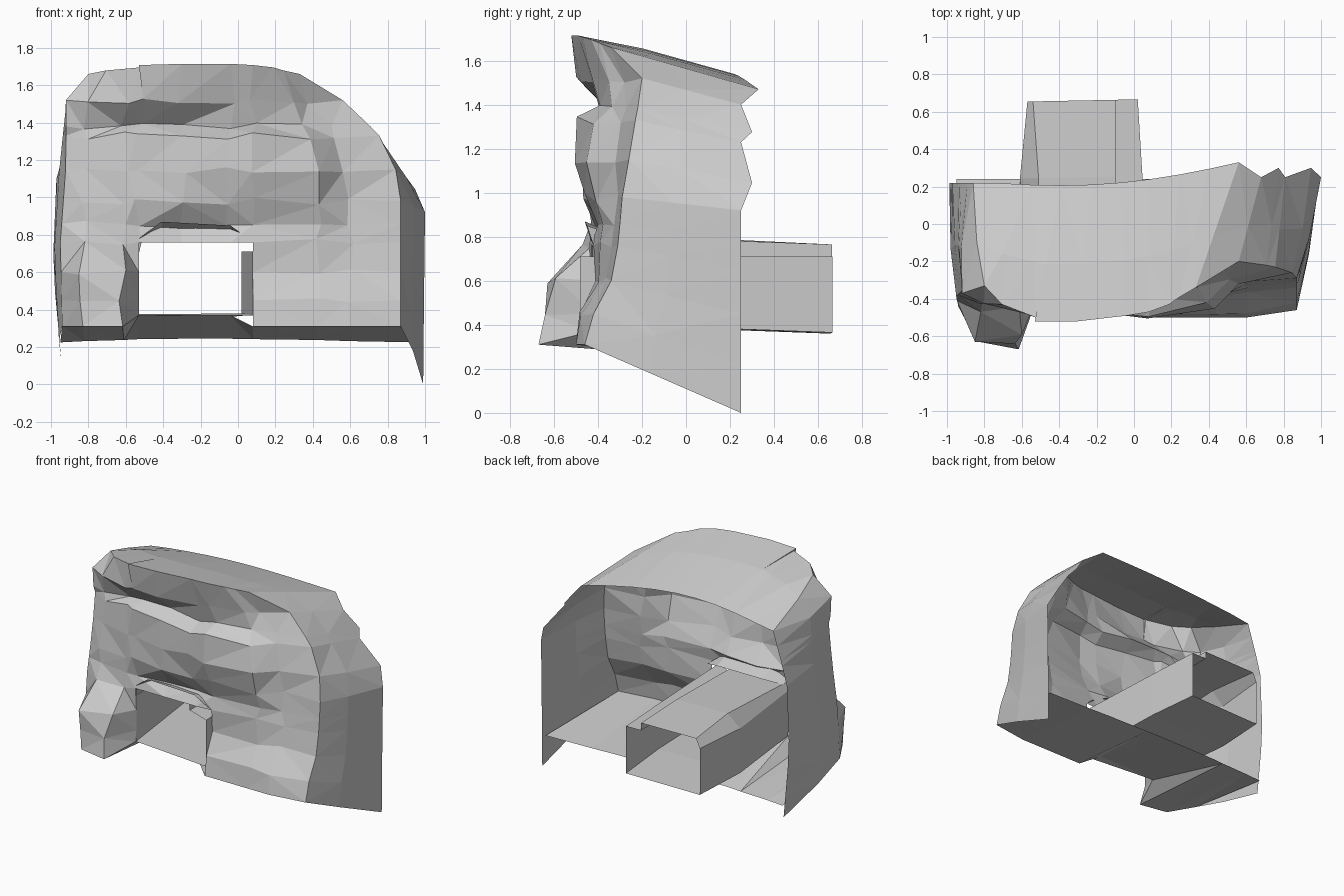
import bpy, bmesh, random, math

if "Cube" in bpy.data.objects:
    bpy.data.objects.remove(bpy.data.objects["Cube"])
random.seed(4)


def finish(bm, name):
    bmesh.ops.recalc_face_normals(bm, faces=bm.faces)
    me = bpy.data.meshes.new(name)
    bm.to_mesh(me)
    bm.free()
    ob = bpy.data.objects.new(name, me)
    bpy.context.collection.objects.link(ob)
    return ob


def interp(table, t):
    for (a, va), (b, vb) in zip(table, table[1:]):
        if t <= b:
            return va + (vb - va) * max(0, t - a) / (b - a)
    return table[-1][1]


def strip(bm, a, b):
    for k in range(len(a) - 1):
        bm.faces.new((a[k], a[k + 1], b[k + 1], b[k]))


# Rock relief: columns across, rows upward, forward depth in hundredths
COLS = [-.93, -.82, -.61, -.53, -.3, -.04, .08, .42, .60, .87]
ROWS = [.31, .45, .60, .76, .86, .98, 1.15, 1.33, 1.38, 1.52, 1.66]
DEPTH = [
    (44, 63, 67, 43, 41, 41, 50, 50, 50, 46),
    (42, 61, 63, 42, 41, 41, 48, 49, 48, 42),
    (41, 62, 60, 42, 41, 41, 41, 39, 37, 34),
    (39, 46, 44, 43, 43, 43, 42, 38, 34, 31),
    (38, 43, 43, 41, 38, 38, 40, 37, 33, 30),
    (37, 43, 44, 44, 46, 44, 47, 42, 32, 29),
    (36, 41, 43, 43, 47, 48, 50, 45, 31, 26),
    (34, 38, 41, 44, 47, 48, 49, 42, 29, 23),
    (36, 38, 37, 37, 37, 38, 40, 34, 28, 22),
    (37, 43, 49, 51, 49, 43, 43, 36, 29, 20),
    (33, 43, 50, 52, 52, 49, 47, 43, 39, 34),
]
RIGHT = [(.31, .87), (.98, .87), (1.17, .84), (1.34, .75), (1.52, .56), (1.66, .33)]
LEFT = [(.31, .94), (.76, .95), (1.17, .92), (1.52, .92), (1.66, .80)]

bm = bmesh.new()
grid = []
for j, z in enumerate(ROWS):
    row = []
    for i, x in enumerate(COLS):
        if x > .1:                                # squeeze under the sloping shoulder
            x = .08 + (x - .08) * (interp(RIGHT, z) - .08) / .79
        elif x < -.6:
            x *= interp(LEFT, z) / .93
        y, zz = -DEPTH[j][i] / 100, z
        if j == 10:
            zz += .055 * math.sin(math.pi * i / 9)
        if j == 0 and 3 <= i <= 5:
            zz = .37
        if 0 < i < 9 and 0 < j < 10 and not (3 <= i <= 6 and j < 4):
            x += random.uniform(-.025, .025)
            y += random.uniform(-.012, .012)
            zz += random.uniform(-.02, .02)
        row.append(bm.verts.new((x, y, zz)))
    grid.append(row)
for j in range(10):
    for i in range(9):
        if not (3 <= i <= 5 and j < 3):           # cave mouth
            bm.faces.new((grid[j][i], grid[j][i + 1], grid[j + 1][i + 1], grid[j + 1][i]))

# Side walls and roof run from the relief border to an open, jagged back rim
border = [r[0] for r in grid] + grid[10][1:] + [r[9] for r in grid[9::-1]]
RIM_LZ = [(.31, .13), (.76, .70), (1.17, 1.12), (1.66, 1.47)]
RIM_LX = [(.31, .945), (.7, .99), (1.17, .97), (1.66, .86)]
RIM_RZ = [(.31, 0), (.6, .45), (.98, .92), (1.17, 1.06), (1.34, 1.24), (1.52, 1.40)]
RIM_RX = [(.31, .99), (.98, 1.0), (1.17, .94), (1.34, .80), (1.52, .68)]
mid, back = [], []
for k, v in enumerate(border):
    if k <= 10:
        z = ROWS[k]
        p, side, lift = (-interp(RIM_LX, z), .22, interp(RIM_LZ, z)), -.015, 0
    elif k < 20:
        t = (k - 10) / 9
        p = (-.86 + 1.42 * t, .23 - .04 * math.sin(math.pi * t) + .10 * t * t,
             1.47 + .07 * math.sin(math.pi * t))
        side, lift = 0, .03 * (1 - t)
    else:
        z = ROWS[29 - k]
        p = (interp(RIM_RX, z), .25 + (.05 * (k % 2) if z > .9 else 0), interp(RIM_RZ, z))
        side, lift = (.015 if z < 1.2 else 0), 0
    back.append(bm.verts.new(p))
    q = v.co.lerp(back[-1].co, .42)
    mid.append(bm.verts.new((q.x + side, q.y, q.z + lift)))
strip(bm, border, mid)
strip(bm, mid, back)

# Floor slab from the front foot to the back rim
under = [bm.verts.new((x, .24, .225 + .02 * math.sin(math.pi * i / 9)))
         for i, x in enumerate([-.95] + COLS[1:-1] + [.97])]
strip(bm, grid[0], under)
bmesh.ops.triangulate(bm, faces=bm.faces, quad_method='SHORT_EDGE')
finish(bm, "rock_shell")

# Open tunnel with a stepped ceiling
bm = bmesh.new()
SECTIONS = [
    (-.42, [(-.53, .37), (-.53, .70), (-.53, .77), (-.10, .77), (-.10, .71), (.08, .71), (.08, .37)]),
    (.25, [(-.61, .375), (-.61, .70), (-.51, .785), (-.10, .78), (-.10, .71), (.045, .71), (.045, .38)]),
    (.66, [(-.57, .36), (-.57, .70), (-.54, .765), (-.10, .765), (-.10, .71), (.02, .71), (.02, .365)]),
]
rings = [[bm.verts.new((x, y - (.07 if y < 0 and x > 0 else 0) + .02 * (x + .3), z)) for x, z in pts]
         for y, pts in SECTIONS]
for a, b in zip(rings, rings[1:]):
    strip(bm, a + a[:1], b + b[:1])
finish(bm, "tunnel")

# Jagged ledge hanging over the mouth
bm = bmesh.new()
outer = [(-.53, -.43, .78), (-.41, -.46, .87), (-.04, -.45, .85), (.08, -.42, .76)]
inner = [(-.53, -.36, .77), (-.41, -.30, .80), (-.04, -.30, .80), (.08, -.36, .76)]
strip(bm, [bm.verts.new(p) for p in outer], [bm.verts.new(p) for p in inner])
finish(bm, "mouth_ledge")
